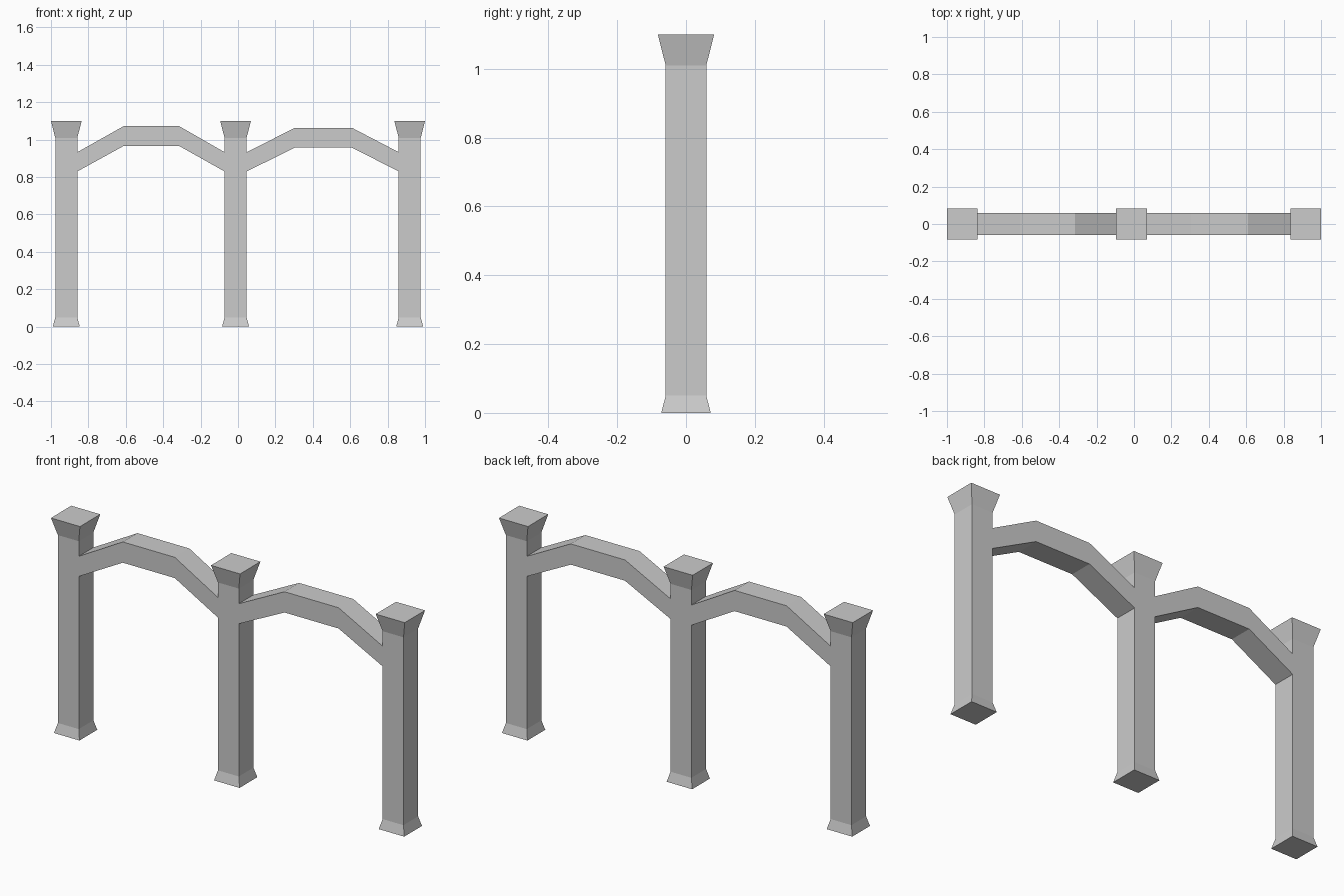
import bpy, bmesh

if "Cube" in bpy.data.objects:
    bpy.data.objects.remove(bpy.data.objects["Cube"])

HALF = 0.059                      # half thickness of shafts and arches
LOW, HIGH = 0.83, 0.933           # heights where the arches meet the posts
LEFT, MIDDLE, RIGHT = -0.918, -0.013, 0.918

bm = bmesh.new()


def bridge(a, b, skip=()):
    for i in range(4):
        if i not in skip:
            j = (i + 1) % 4
            bm.faces.new((a[i], a[j], b[j], b[i]))


def post(cx, open_sides):
    """Square post: flared foot, shaft with arch openings, flared capital."""
    rings = []
    levels = [(0, 0.072), (0.05, HALF), (LOW, HALF), (HIGH, HALF), (1.01, HALF), (1.1, 0.082)]
    for z, r in levels:
        rings.append([bm.verts.new((cx + sx * r, sy * r, z))
                      for sx, sy in ((-1, -1), (1, -1), (1, 1), (-1, 1))])
    for k in range(len(rings) - 1):
        bridge(rings[k], rings[k + 1], open_sides if k == 2 else ())
    bm.faces.new(rings[0][::-1])
    bm.faces.new(rings[-1])


def arch(x0, x1, x2, x3, top):
    """Three-segment beam, open at the ends where it welds to the posts."""
    rings = []
    for x, lo, hi in ((x0, LOW, HIGH), (x1, top - 0.106, top),
                      (x2, top - 0.106, top), (x3, LOW, HIGH)):
        rings.append([bm.verts.new((x, y, z)) for y, z in
                      ((-HALF, lo), (HALF, lo), (HALF, hi), (-HALF, hi))])
    for a, b in zip(rings, rings[1:]):
        bridge(a, b)


# Posts (side 1 faces +x, side 3 faces -x)
post(LEFT, (1,))
post(MIDDLE, (1, 3))
post(RIGHT, (3,))

# Arches spanning the two bays
arch(LEFT + HALF, -0.61, -0.316, MIDDLE - HALF, 1.073)
arch(MIDDLE + HALF, 0.304, 0.61, RIGHT - HALF, 1.063)

# Weld everything into one closed shell
bmesh.ops.remove_doubles(bm, verts=bm.verts[:], dist=0.0005)
bmesh.ops.recalc_face_normals(bm, faces=bm.faces[:])
mesh = bpy.data.meshes.new("double_archway")
bm.to_mesh(mesh)
bm.free()
obj = bpy.data.objects.new("double_archway", mesh)
bpy.context.collection.objects.link(obj)
